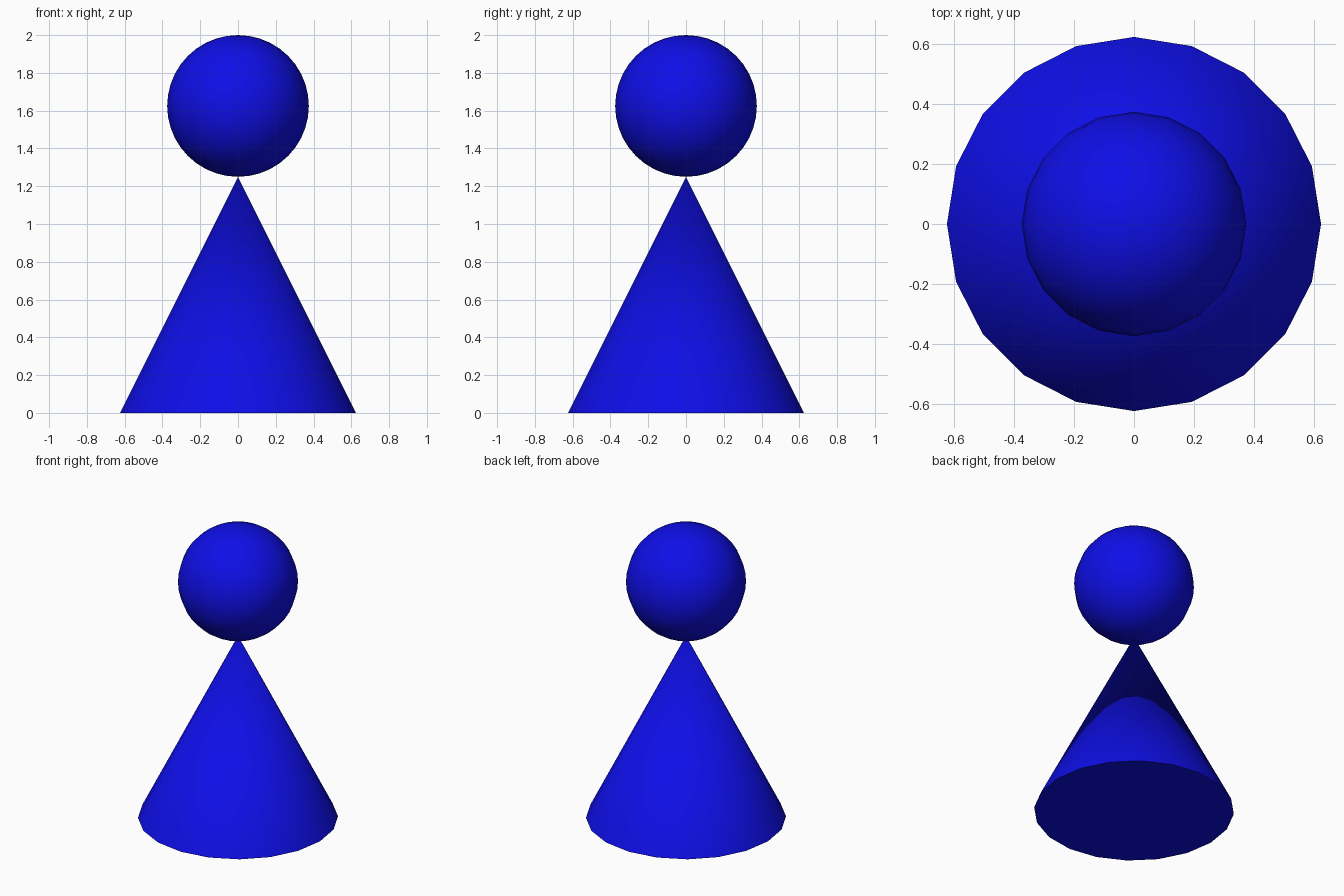
import bpy, math

if "Cube" in bpy.data.objects:
    bpy.data.objects.remove(bpy.data.objects["Cube"])

blue = bpy.data.materials.new("blue")
blue.diffuse_color = (0.0045, 0.0045, 0.8, 1)
blue.use_nodes = True
blue.node_tree.nodes["Principled BSDF"].inputs["Base Color"].default_value = blue.diffuse_color
SIDES = 20


def finish(name):
    obj = bpy.context.object
    obj.name = name
    obj.data.materials.append(blue)
    bpy.ops.object.shade_smooth_by_angle(angle=math.radians(40))


# Conical body, closed underneath
bpy.ops.mesh.primitive_cone_add(vertices=SIDES, radius1=0.625, radius2=0,
                                depth=1.25, location=(0, 0, 0.625))
finish("body_cone")

# Ball head resting on the tip
bpy.ops.mesh.primitive_uv_sphere_add(segments=SIDES, ring_count=SIDES,
                                     radius=0.375, location=(0, 0, 1.625))
finish("head_ball")
